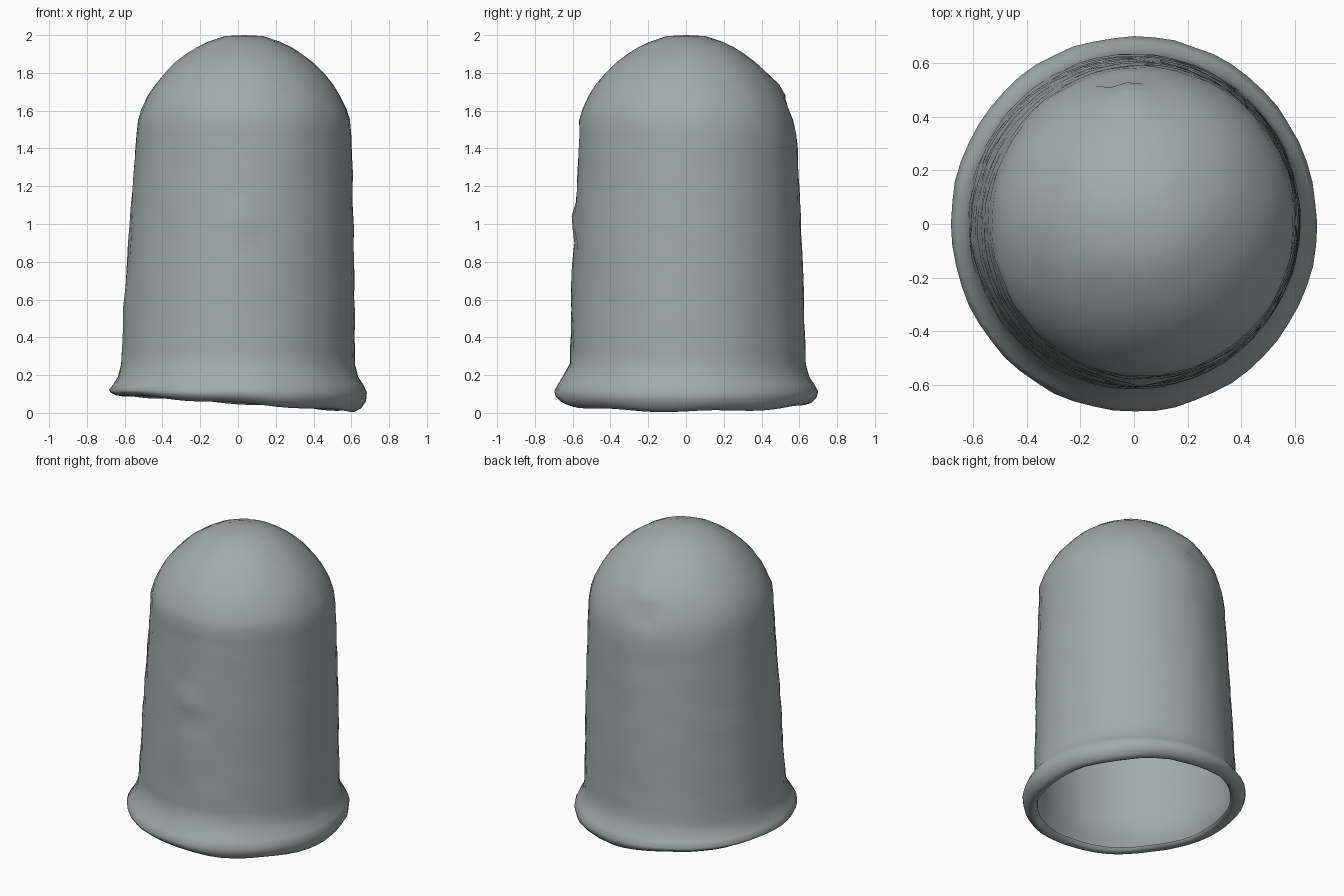
import bpy, bmesh, math, random

if "Cube" in bpy.data.objects:
    bpy.data.objects.remove(bpy.data.objects["Cube"])

random.seed(4)
SEG = 56

# Profile (radius, height) from dome top down to the curled-in rim
PROFILE = [(0.10, 1.995), (0.19, 1.965), (0.25, 1.935), (0.305, 1.90), (0.365, 1.855),
           (0.42, 1.80), (0.47, 1.74), (0.508, 1.68), (0.543, 1.61), (0.562, 1.55),
           (0.569, 1.48), (0.574, 1.40), (0.597, 0.90), (0.62, 0.26)]
RIM = [(0.637, 0.19), (0.662, 0.15), (0.682, 0.115), (0.676, 0.085), (0.65, 0.06),
       (0.62, 0.05), (0.60, 0.056), (0.59, 0.08)]

# Dents and blisters: angle, height, angular width, height width, radial amount
BUMPS = [(-1.55, 1.02, 0.13, 0.07, 0.020), (-1.48, 0.93, 0.10, 0.03, -0.03),
         (-1.60, 0.72, 0.13, 0.16, 0.010),
         (1.68, 1.72, 0.17, 0.07, 0.024), (1.74, 1.61, 0.14, 0.04, -0.03),
         (3.30, 0.55, 0.16, 0.13, 0.010)]


def subdivide(points, step=0.075):
    out = []
    for (r0, z0), (r1, z1) in zip(points, points[1:]):
        n = max(1, round(math.hypot(r1 - r0, z1 - z0) / step))
        out += [(r0 + (r1 - r0) * i / n, z0 + (z1 - z0) * i / n) for i in range(n)]
    return out + [points[-1]]


def place(r, z, angle):
    # Blisters, leaning wall and tilted, wavy lower edge
    for a, h, wa, wz, amount in BUMPS:
        d = (angle - a + math.pi) % (2 * math.pi) - math.pi
        r += amount * math.exp(-(d / wa) ** 2 - ((z - h) / wz) ** 2)
    r += random.uniform(-0.003, 0.003)
    lean = 0.032 * min(1, max(0, (z - 0.25) / 1.25))
    x = r * math.cos(angle) + lean
    y = r * math.sin(angle) * (1.025 if z < 0.2 else 1.01) + 0.01 * (0.25 < z < 1.5)
    low = min(1, max(0, (0.13 - z) / 0.08))
    z += low * (-0.042 * math.cos(angle) + 0.005 * math.sin(7 * angle))
    return x, y, max(z, 0)


# Open domed shell, lathed ring by ring
bm = bmesh.new()
rings = [[bm.verts.new(place(r, z, 2 * math.pi * i / SEG - math.pi)) for i in range(SEG)]
         for r, z in subdivide(PROFILE) + RIM]
for a, b in zip(rings, rings[1:]):
    for i in range(SEG):
        j = (i + 1) % SEG
        bm.faces.new((a[i], b[i], b[j], a[j]))
tip = bm.verts.new((0.032, 0, 2.0))
for i in range(SEG):
    bm.faces.new((tip, rings[0][i], rings[0][(i + 1) % SEG]))

mesh = bpy.data.meshes.new("domed_shell")
bm.to_mesh(mesh)
bm.free()
shell = bpy.data.objects.new("domed_shell", mesh)
bpy.context.collection.objects.link(shell)
for p in mesh.polygons:
    p.use_smooth = True

# Dull grey-green surface
mat = bpy.data.materials.new("dull_grey")
mat.diffuse_color = (0.36, 0.41, 0.41, 1)
mat.use_nodes = True
mat.node_tree.nodes["Principled BSDF"].inputs["Base Color"].default_value = mat.diffuse_color
mesh.materials.append(mat)
